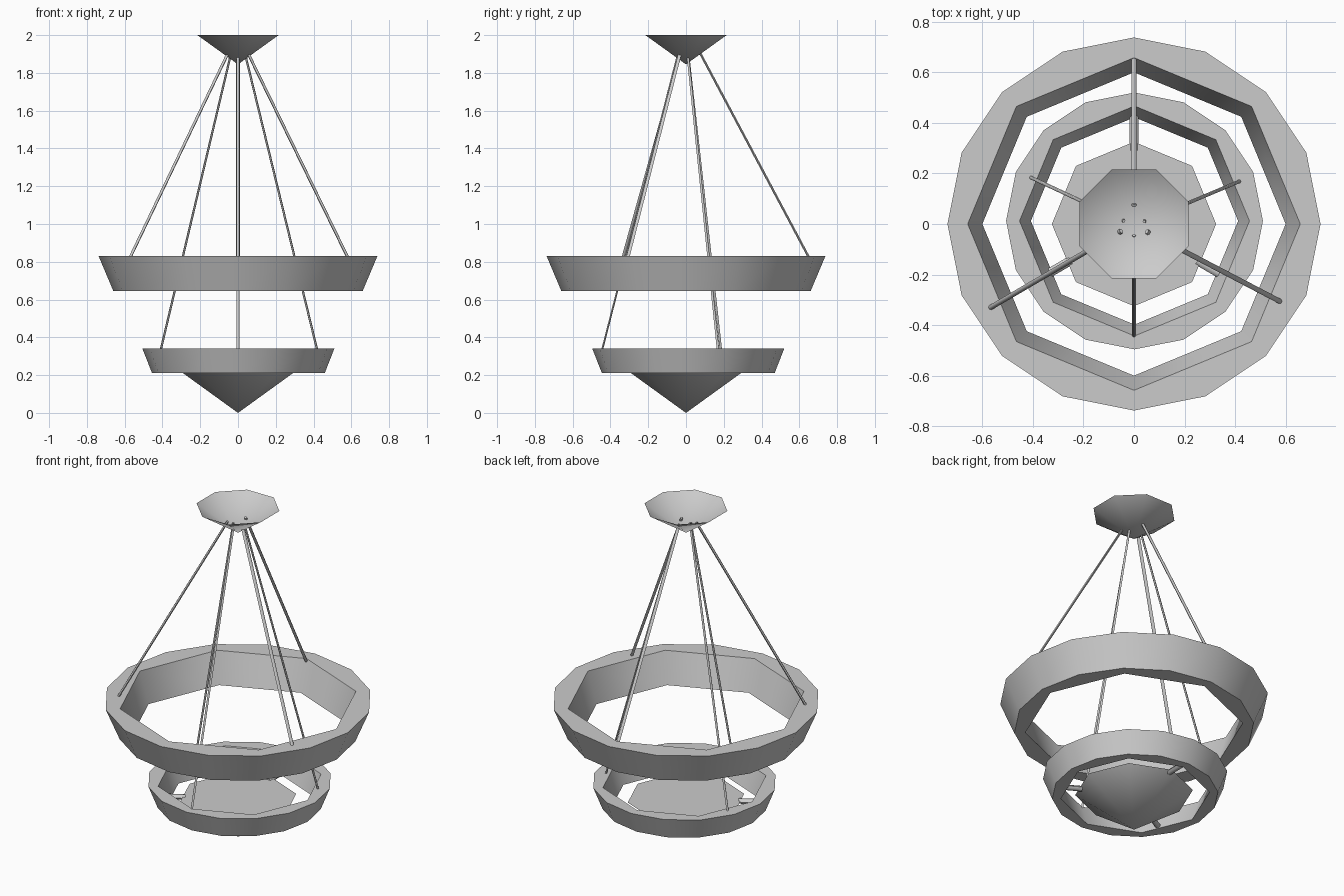
import bpy, bmesh
from math import sin, cos, pi, radians
from mathutils import Vector

cube = bpy.data.objects.get("Cube")
if cube:
    bpy.data.objects.remove(cube, do_unlink=True)

grey = bpy.data.materials.new("plain_grey")
grey.use_nodes = True
COLOUR = (0.6, 0.6, 0.6, 1)
grey.diffuse_color = COLOUR
grey.node_tree.nodes["Principled BSDF"].inputs["Base Color"].default_value = COLOUR


def finish(name, bm, smooth_angle=50):
    """Turn a bmesh into a smooth-shaded object with sharp rims."""
    mesh = bpy.data.meshes.new(name)
    bm.to_mesh(mesh)
    bm.free()
    mesh.materials.append(grey)
    ob = bpy.data.objects.new(name, mesh)
    bpy.context.collection.objects.link(ob)
    bpy.ops.object.select_all(action='DESELECT')
    ob.select_set(True)
    bpy.context.view_layer.objects.active = ob
    bpy.ops.object.shade_smooth_by_angle(angle=radians(smooth_angle))
    return ob


def loop(bm, sides, radius, z, centre=(0, 0), turn=0.0):
    """A closed polygon of vertices at one height."""
    angles = [2 * pi * (i + turn) / sides for i in range(sides)]
    return [bm.verts.new((centre[0] + radius * cos(a), centre[1] + radius * sin(a), z))
            for a in angles]


def walls(bm, low, high):
    n = len(low)
    for i in range(n):
        j = (i + 1) % n
        bm.faces.new((low[i], low[j], high[j], high[i]))


def flared_ring(name, z0, z1, outer, inner, centre=(0, 0)):
    """Flared ring: sixteen sides outside, eight inside; radii are (low, high)."""
    bm = bmesh.new()
    out = [loop(bm, 16, r, z, centre) for r, z in zip(outer, (z0, z1))]
    hole = [loop(bm, 8, r, z, centre) for r, z in zip(inner, (z0, z1))]
    walls(bm, *out)
    walls(bm, *hole)
    for o, h in zip(out, hole):
        for i in range(8):
            bm.faces.new((h[i], o[2 * i], o[2 * i + 1], o[(2 * i + 2) % 16], h[(i + 1) % 8]))
    bmesh.ops.recalc_face_normals(bm, faces=bm.faces)
    return finish(name, bm)


def down_cone(name, radius, tip_z, top_z, turn=0.0, capped=True):
    """Eight-sided cone pointing down."""
    bm = bmesh.new()
    rim = loop(bm, 8, radius, top_z, turn=turn)
    tip = bm.verts.new((0, 0, tip_z))
    for i in range(8):
        bm.faces.new((tip, rim[(i + 1) % 8], rim[i]))
    if capped:
        bm.faces.new(rim)
    return finish(name, bm)


def rod(name, start, end, radius, depth=1.0):
    """Thin six-sided rod; depth flattens it towards the lamp's axis."""
    start, end = Vector(start), Vector(end)
    along = (end - start).normalized()
    up = Vector((0, 0, 1))
    side = along.cross(up).normalized()
    front = side.cross(along)
    bm = bmesh.new()
    ends = []
    for p in (start, end):
        ends.append([bm.verts.new(p + side * radius * cos(a) + front * radius * depth * sin(a))
                     for a in (pi * k / 3 for k in range(6))])
    walls(bm, *ends)
    for e in ends:
        bm.faces.new(e)
    bmesh.ops.recalc_face_normals(bm, faces=bm.faces)
    return finish(name, bm, 65)


# Ceiling canopy, open at the top, and the lower bowl
down_cone("ceiling_canopy", 0.233, 1.845, 2.0, turn=0.5, capped=False)
down_cone("bottom_cone", 0.325, 0.0, 0.235)

# Two flared rings
flared_ring("upper_ring", 0.645, 0.83, (0.66, 0.738), (0.60, 0.658))
flared_ring("lower_ring", 0.21, 0.34, (0.457, 0.508), (0.41, 0.455), (0.002, 0.012))

# Rods holding the upper ring
for name, foot, head in (("back", (0, 0.655), (0, 0.072)),
                         ("front_left", (0.585, -0.31), (0.05, -0.03)),
                         ("front_right", (-0.575, -0.335), (-0.05, -0.028))):
    rod("upper_rod_" + name, (*foot, 0.815), (*head, 1.91), 0.01, 0.7)

# Rods holding the lower ring
for name, foot, head in (("front", (0, -0.445), (0, -0.045)),
                         ("back_left", (0.42, 0.17), (0.04, 0.01)),
                         ("back_right", (-0.41, 0.185), (-0.04, 0.012))):
    rod("lower_rod_" + name, (*foot, 0.33), (*head, 1.89), 0.007, 0.8)

# Short struts joining the bottom cone to the lower ring
for name, degrees in (("back", 90), ("front_right", 210), ("front_left", 330)):
    out = Vector((cos(radians(degrees)), sin(radians(degrees)), 0))
    lift = Vector((0, 0, 0.23))
    rod("strut_" + name, out * 0.29 + lift, out * 0.43 + lift, 0.018, 0.8)
